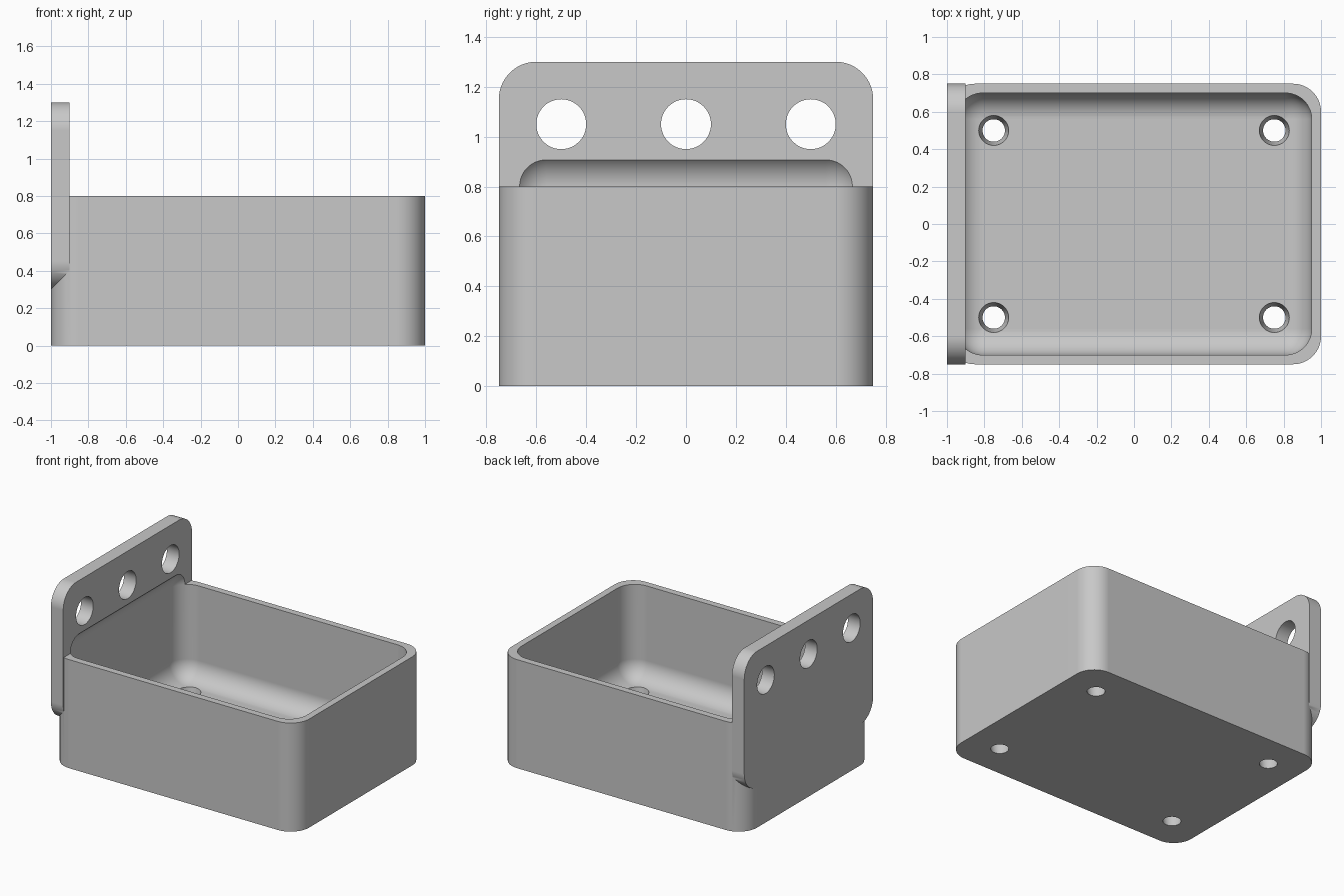
import bpy, bmesh
from math import cos, sin, pi, radians
from mathutils import Matrix

cube = bpy.data.objects.get("Cube")
if cube:
    bpy.data.objects.remove(cube, do_unlink=True)

WALL, FLOOR = 0.05, 0.11      # wall and floor thickness
HX, HY, HZ = 1.0, 0.75, 0.8   # half length, half width, tray height
PLATE, RADIUS = 0.1, 0.15     # plate thickness, outer corner radius
ROUND = 0.14                  # inner rounding

grey = bpy.data.materials.new("light_grey")
grey.use_nodes = True
colour = (0.58, 0.58, 0.58, 1)
grey.diffuse_color = colour
grey.node_tree.nodes["Principled BSDF"].inputs["Base Color"].default_value = colour


def make_object(name, bm):
    bmesh.ops.recalc_face_normals(bm, faces=bm.faces)
    mesh = bpy.data.meshes.new(name)
    bm.to_mesh(mesh)
    bm.free()
    mesh.materials.append(grey)
    obj = bpy.data.objects.new(name, mesh)
    bpy.context.collection.objects.link(obj)
    return obj


def rounded_outline(hw, hh, r, steps=16):
    """Points around a rounded rectangle centred on the origin."""
    points = []
    for k, (sx, sy) in enumerate([(1, 1), (-1, 1), (-1, -1), (1, -1)]):
        for i in range(steps + 1):
            a = (k + i / steps) * pi / 2
            points.append((sx * (hw - r) + r * cos(a), sy * (hh - r) + r * sin(a)))
    return points


def extrude_outline(name, points, offset):
    bm = bmesh.new()
    face = bm.faces.new([bm.verts.new(p) for p in points])
    result = bmesh.ops.extrude_face_region(bm, geom=[face])
    verts = [v for v in result["geom"] if isinstance(v, bmesh.types.BMVert)]
    bmesh.ops.translate(bm, verts=verts, vec=offset)
    return make_object(name, bm)


def cone(name, r1, r2, depth, matrix):
    bm = bmesh.new()
    bmesh.ops.create_cone(bm, cap_ends=True, segments=48, radius1=r1,
                          radius2=r2, depth=depth, matrix=matrix)
    return make_object(name, bm)


def combine(target, other, operation):
    """Apply a boolean and discard the helper."""
    other.hide_render = True
    mod = target.modifiers.new("boolean", "BOOLEAN")
    mod.operation, mod.solver, mod.object = operation, "EXACT", other
    bpy.context.view_layer.objects.active = target
    bpy.ops.object.modifier_apply(modifier=mod.name)
    bpy.data.objects.remove(other, do_unlink=True)


# Solid tray block with rounded vertical corners
tray = extrude_outline("mounting_tray",
                       [(x, y, 0) for x, y in rounded_outline(HX, HY, RADIUS)],
                       (0, 0, HZ))

# Upright mounting plate, one unit tall
plate = extrude_outline("mounting_plate",
                        [(-HX, y, z + 0.8) for y, z in rounded_outline(HY, 0.5, RADIUS)],
                        (PLATE, 0, 0))
combine(tray, plate, "UNION")

# Fully rounded cavity, which also bites into the plate above the rim
bottom, top = FLOOR, HZ + ROUND
bm = bmesh.new()
bmesh.ops.create_cube(bm, size=1)
bmesh.ops.scale(bm, verts=bm.verts, vec=(2 * (HX - WALL), 2 * (HY - WALL), top - bottom))
bmesh.ops.translate(bm, verts=bm.verts, vec=(0, 0, (top + bottom) / 2))
bmesh.ops.bevel(bm, geom=bm.edges[:], offset=ROUND, offset_type="OFFSET",
                segments=14, profile=0.5, affect="EDGES")
combine(tray, make_object("cavity_cutter", bm), "DIFFERENCE")

# Tapered drain holes in the floor
low, high = -0.05, 0.2
slope = 0.02 / FLOOR
for x in (-0.75, 0.75):
    for y in (-0.5, 0.5):
        hole = cone("floor_hole_cutter", 0.06 + slope * low, 0.06 + slope * high,
                    high - low, Matrix.Translation((x, y, (low + high) / 2)))
        combine(tray, hole, "DIFFERENCE")

# Three round holes through the plate
for y in (-0.5, 0, 0.5):
    turn = Matrix.Translation((-0.95, y, 1.05)) @ Matrix.Rotation(pi / 2, 4, "Y")
    combine(tray, cone("plate_hole_cutter", 0.1, 0.1, 0.3, turn), "DIFFERENCE")

# Smooth curves, crisp edges and flat broad faces
bpy.ops.object.select_all(action="DESELECT")
tray.select_set(True)
bpy.context.view_layer.objects.active = tray
bpy.ops.object.shade_smooth_by_angle(angle=radians(30))
weighted = tray.modifiers.new("weighted_normals", "WEIGHTED_NORMAL")
weighted.keep_sharp = True
